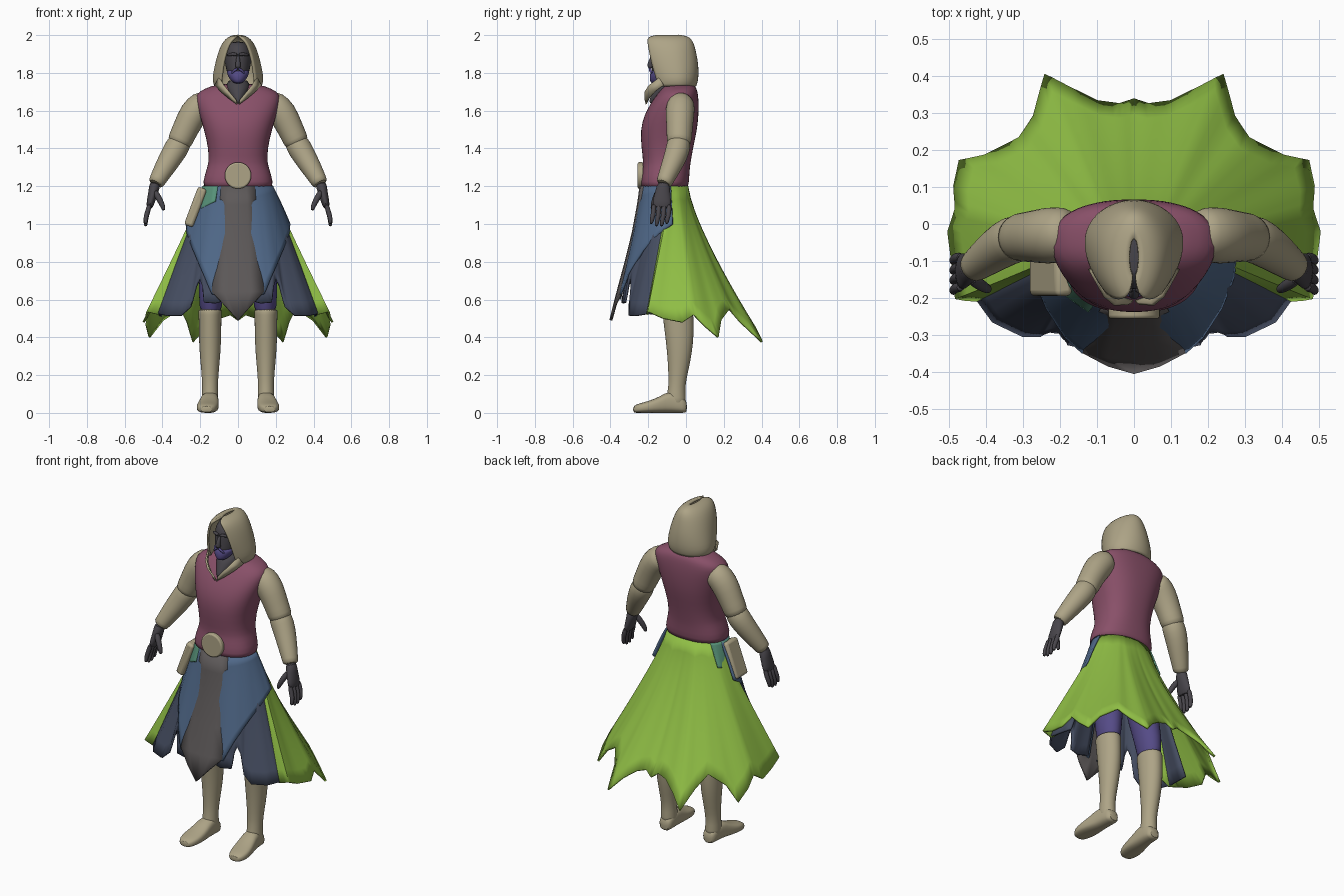
import bpy, bmesh, math
from mathutils import Vector as V

if "Cube" in bpy.data.objects:
    bpy.data.objects.remove(bpy.data.objects["Cube"])


def material(name, r, g, b):
    m = bpy.data.materials.new(name)
    m.diffuse_color = (r, g, b, 1)
    m.use_nodes = True
    m.node_tree.nodes["Principled BSDF"].inputs["Base Color"].default_value = m.diffuse_color
    return m


TAN = material("tan", .42, .37, .24)
WINE = material("wine", .25, .08, .14)
GREEN = material("green", .28, .52, .06)
BLUE = material("blue", .08, .14, .25)
SLATE = material("slate", .06, .075, .12)
GREY = material("dark_grey", .11, .1, .1)
SKIN = material("skin", .065, .06, .07)
PURPLE = material("purple", .09, .07, .24)
TEAL = material("teal", .1, .3, .2)


def finish(ob, mat, sub=0, thick=0, mirror=False, angle=50):
    ob.data.materials.append(mat)
    bpy.ops.object.select_all(action='DESELECT')
    bpy.context.view_layer.objects.active = ob
    ob.select_set(True)
    bpy.ops.object.shade_smooth_by_angle(angle=math.radians(angle))
    if mirror:
        ob.modifiers.new("mirror", 'MIRROR').use_clip = True
    if sub:
        s = ob.modifiers.new("smooth", 'SUBSURF')
        s.levels = s.render_levels = sub
    if thick:
        s = ob.modifiers.new("thickness", 'SOLIDIFY')
        s.thickness, s.offset = thick, 0
    return ob


def loft(name, rows, mat, closed=True, **kw):
    """Skin rows of points; closed rows become capped tubes, open rows sheets."""
    bm = bmesh.new()
    vs = [[bm.verts.new(p) for p in r] for r in rows]
    n = len(rows[0])
    for a, b in zip(vs, vs[1:]):
        for i in range(n if closed else n - 1):
            j = (i + 1) % n
            bm.faces.new((a[i], a[j], b[j], b[i]))
    if closed:
        bm.faces.new(vs[0][::-1])
        bm.faces.new(vs[-1])
    bmesh.ops.recalc_face_normals(bm, faces=bm.faces)
    me = bpy.data.meshes.new(name)
    bm.to_mesh(me)
    bm.free()
    ob = bpy.data.objects.new(name, me)
    bpy.context.collection.objects.link(ob)
    return finish(ob, mat, **kw)


def rings(secs, cx=0, p=2, n=24):
    """Horizontal superellipse rings from (z, half width, y front, y back)."""
    out = []
    for z, rx, y0, y1 in secs:
        row = []
        for k in range(n):
            a = 2 * math.pi * k / n
            c, s = math.cos(a), math.sin(a)
            row.append((cx + rx * math.copysign(abs(c) ** (2 / p), c),
                        (y0 + y1) / 2 + (y1 - y0) / 2 * math.copysign(abs(s) ** (2 / p), s), z))
        out.append(row)
    return out


def tube(name, pts, mat, n=16, ref=(0, 1, 0), **kw):
    """Tapered tube along (x, y, z, radius[, radius towards ref])."""
    P = [V(p[:3]) for p in pts]
    rows = []
    for i, p in enumerate(pts):
        t = (P[min(i + 1, len(P) - 1)] - P[max(i - 1, 0)]).normalized()
        a = t.cross(V(ref)).normalized()
        b = a.cross(t)
        rows.append([P[i] + a * p[3] * math.cos(2 * math.pi * k / n) + b * p[-1] * math.sin(2 * math.pi * k / n)
                     for k in range(n)])
    return loft(name, rows, mat, sub=1, **kw)


def cloth(name, hem, a0, a1, e0, e1, mat, grow=0, thick=.012, mirror=True):
    """Skirt sheet from the waist (angles from the front) flaring to hem points."""
    rows, steps, m = [], 3, len(hem) - 1
    for r in range(11):
        t, row = r / 10, []
        for k in range(m * steps + 1):
            i = min(k // steps, m - 1)
            h = V(hem[i]).lerp(V(hem[i + 1]), k / steps - i)
            u = k / (m * steps)
            a = math.radians(a0 + (a1 - a0) * u)
            w = V(((.176 + grow) * math.sin(a), -.112 - (.118 + grow) * math.cos(a), 1.2))
            f = t ** (e0 + (e1 - e0) * u)
            row.append((w.x + (h.x - w.x) * f, w.y + (h.y - w.y) * f, w.z + (h.z - w.z) * t))
        rows.append(row)
    return loft(name, rows, mat, closed=False, thick=thick, mirror=mirror, angle=60)


# Vest
loft("vest", rings([(1.18, .187, -.242, .012), (1.22, .186, -.242, .016), (1.29, .168, -.232, .02),
                    (1.32, .156, -.225, .024), (1.40, .156, -.236, .037), (1.50, .181, -.243, .06),
                    (1.58, .205, -.22, .067), (1.64, .222, -.187, .068), (1.685, .226, -.155, .064),
                    (1.715, .185, -.13, .058), (1.745, .10, -.105, .04)], p=2.4, n=32), WINE, sub=1)

# Neck, head, beard, nose and brow
loft("neck", rings([(1.63, .012, -.206, -.1), (1.68, .042, -.186, -.05), (1.72, .068, -.166, -.01),
                    (1.77, .055, -.14, -.01)]), SKIN, sub=1)
loft("head", rings([(1.755, .03, -.175, -.04), (1.79, .055, -.184, -.02), (1.83, .066, -.18, 0),
                    (1.88, .073, -.18, .02), (1.93, .068, -.172, .02), (1.968, .04, -.14, 0)]), SKIN, sub=1)
loft("beard", rings([(1.742, .018, -.186, -.12), (1.765, .046, -.194, -.08), (1.80, .06, -.191, -.06),
                     (1.82, .064, -.178, -.07)]), PURPLE, sub=1)
tube("nose", [(0, -.172, 1.895, .008), (0, -.19, 1.86, .012), (0, -.192, 1.835, .017), (0, -.18, 1.825, .012)],
     SKIN, n=10)
tube("brow", [(0, -.18, 1.895, .009), (.03, -.176, 1.902, .01), (.06, -.148, 1.892, .007)], SKIN, n=8, mirror=True)
tube("moustache", [(0, -.19, 1.823, .008), (.02, -.19, 1.815, .008), (.035, -.18, 1.795, .006)], PURPLE, n=8,
     mirror=True)

# Hood, open at the front
hood = []
for z, hw, yb, yf, o in [(1.73, .118, .048, -.14, .088), (1.755, .131, .058, -.15, .088), (1.80, .126, .062, -.165, .083),
                         (1.86, .113, .058, -.182, .075), (1.91, .099, .048, -.192, .062), (1.95, .082, .038, -.2, .047),
                         (1.975, .063, .025, -.203, .03), (1.99, .04, .005, -.19, .01), (1.996, .012, -.04, -.14, .002)]:
    a0, yc, row = math.asin(o / hw), (yb + yf) / 2, []
    for k in range(25):
        a = a0 + (2 * math.pi - 2 * a0) * k / 24
        c = math.cos(a)
        row.append((hw * math.sin(a), yc - c * ((yc - yf) / math.cos(a0) if c > 0 else yb - yc), z))
    hood.append(row)
loft("hood", hood, TAN, closed=False, sub=1, thick=.012, angle=80)
loft("hood_collar", [[(.12, -.12, 1.735), (.088, -.165, 1.70), (.045, -.195, 1.665), (.004, -.21, 1.635)],
                     [(.098, -.14, 1.775), (.078, -.195, 1.735), (.05, -.218, 1.70), (.012, -.215, 1.655)]],
     TAN, closed=False, thick=.01, mirror=True)

# Sleeves
tube("upper_sleeve", [(.16, -.025, 1.645, .06), (.19, -.028, 1.635, .076), (.235, -.032, 1.59, .079),
                      (.275, -.034, 1.51, .07), (.305, -.036, 1.445, .068), (.32, -.038, 1.415, .062)], TAN, mirror=True)
tube("forearm_sleeve", [(.285, -.035, 1.47, .05), (.315, -.038, 1.42, .067), (.345, -.05, 1.37, .064),
                        (.39, -.082, 1.295, .055), (.43, -.113, 1.225, .044), (.438, -.12, 1.21, .042)],
     TAN, mirror=True)

# Hands
tube("palm", [(.437, -.118, 1.225, .033), (.448, -.123, 1.17, .026, .04), (.463, -.128, 1.115, .022, .052),
              (.47, -.13, 1.08, .016, .048)], SKIN, mirror=True)
for i in range(4):
    y = -.09 - .027 * i
    d = .012 * (i in (1, 2))
    tube(f"finger_{i + 1}", [(.466, y, 1.11, .014), (.48, y, 1.06, .014), (.49, y - .008, 1.03 - d, .013),
                             (.488, y - .014, .997 - d, .009)], SKIN, n=10, mirror=True)
tube("thumb", [(.445, -.145, 1.18, .018), (.415, -.165, 1.13, .017), (.398, -.175, 1.095, .014),
               (.392, -.178, 1.07, .009)], SKIN, n=10, mirror=True)

# Trousers and boots
loft("trousers_hips", rings([(.86, .12, -.18, .0), (.92, .165, -.2, .01), (1.05, .165, -.2, .01),
                             (1.2, .15, -.2, .0)]), PURPLE, sub=1)
tube("trouser_leg", [(.145, -.04, .5, .056, .076), (.145, -.045, .62, .066, .085), (.125, -.07, .78, .08, .095),
                     (.1, -.09, .95, .085, .095)], PURPLE, mirror=True)
loft("boot_shaft", rings([(.03, .045, -.1, .0), (.08, .044, -.105, .0), (.14, .041, -.092, -.006), (.22, .046, -.094, .012),
                          (.32, .056, -.1, .033), (.42, .06, -.112, .042), (.5, .06, -.122, .04), (.54, .063, -.126, .038),
                          (.55, .06, -.124, .036)], cx=.148), TAN, sub=1, mirror=True)
foot = []
for y, cx, hw, h in [(.006, .146, .03, .06), (-.015, .146, .042, .085), (-.08, .148, .046, .125), (-.14, .155, .054, .085),
                     (-.2, .162, .06, .062), (-.25, .166, .052, .05), (-.282, .166, .03, .036)]:
    foot.append([(cx + hw * math.cos(a), y, h / 2 * (1 + math.copysign(abs(math.sin(a)) ** .6, math.sin(a))))
                 for a in [2 * math.pi * k / 20 for k in range(20)]])
loft("boot_foot", foot, TAN, sub=1, mirror=True)

# Ragged back skirt
cloth("back_skirt", [(.36, -.22, .57), (.42, -.205, .52), (.48, -.2, .535), (.487, -.12, .5), (.5, -.02, .48),
                     (.48, .04, .52), (.485, .1, .46), (.47, .17, .40), (.40, .185, .49), (.31, .23, .55),
                     (.27, .29, .48), (.24, .402, .375), (.17, .365, .45), (.10, .33, .5), (.04, .322, .52),
                     (0, .335, .49)], 98, 180, 1.0, 1.35, GREEN)

# Lower front skirt with notches, and its overlay
cloth("front_underskirt", [(.05, -.335, .6), (.12, -.335, .58), (.18, -.322, .585), (.188, -.31, .67), (.2, -.292, .71),
                           (.222, -.29, .67), (.25, -.3, .56), (.3, -.3, .515), (.38, -.262, .515), (.425, -.2, .525),
                           (.41, -.05, .51)], 12, 105, 1.1, 1.05, SLATE)
cloth("front_overskirt", [(.03, -.35, .6), (.14, -.345, .63), (.185, -.303, .74), (.235, -.225, .86), (.268, -.14, .95),
                          (.272, -.07, 1.0)], 8, 105, 1.15, .85, BLUE, grow=.004)
cloth("hip_sash", [(-.12, -.235, 1.12), (-.19, -.185, 1.08), (-.222, -.1, 1.05), (-.2, -.02, 1.07)],
      -35, -130, 1, 1, TEAL, grow=.007, mirror=False)

# Pointed front panel
panel = []
for z, w, y in [(1.2, .088, -.238), (1.1, .095, -.252), (.95, .108, -.28), (.8, .122, -.317), (.64, .138, -.36)]:
    panel.append([(w * u, y + .018 * u * u, z) for u in (-1, -.5, 0, .5, 1)])
panel.append([(.07 * u, -.398 + .02 * abs(u), .49 + .078 * abs(u)) for u in (-1, -.5, 0, .5, 1)])
loft("front_panel", panel, GREY, closed=False, thick=.016)

# Belt medallion
bpy.ops.mesh.primitive_cylinder_add(vertices=40, radius=.07, depth=.03, location=(0, -.241, 1.257),
                                    rotation=(math.pi / 2, 0, 0))
ob = bpy.context.object
ob.name = "belt_medallion"
finish(ob, TAN, angle=35)
b = ob.modifiers.new("bevel", 'BEVEL')
b.width, b.segments = .008, 3

# Hip pouch
bpy.ops.mesh.primitive_cube_add(size=1, location=(-.225, -.14, 1.09), rotation=(0, .36, 0))
ob = bpy.context.object
ob.name = "hip_pouch"
ob.scale = (.05, .11, .215)
bpy.ops.object.transform_apply(location=False, rotation=False, scale=True)
finish(ob, TAN, angle=35)
b = ob.modifiers.new("bevel", 'BEVEL')
b.width, b.segments = .015, 3
